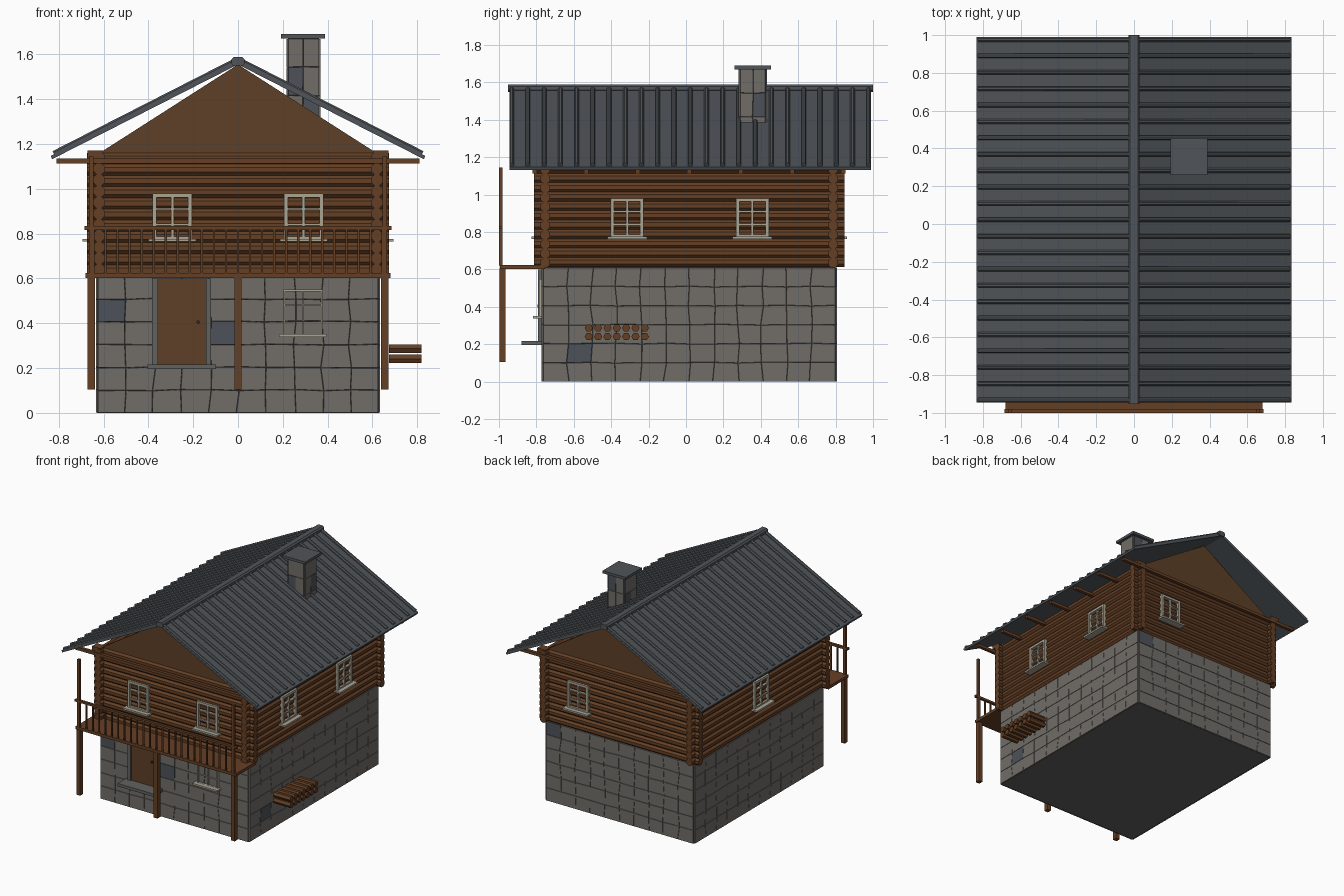
import bpy, bmesh, math, random
from mathutils import Vector, Matrix

random.seed(4)
if "Cube" in bpy.data.objects:
    bpy.data.objects.remove(bpy.data.objects["Cube"])


def material(name, *rgb):
    m = bpy.data.materials.new(name)
    m.use_nodes = True
    m.diffuse_color = (*rgb, 1)
    m.node_tree.nodes["Principled BSDF"].inputs["Base Color"].default_value = (*rgb, 1)
    return m


STONE = material("warm grey stone", .165, .155, .14)
SLATE = material("blue grey stone", .075, .085, .1)
MORTAR = material("dark mortar", .055, .055, .052)
LOG = material("log brown", .13, .05, .018)
PLANK = material("plank brown", .11, .05, .02)
ROOF = material("roof grey", .08, .09, .1)
CREAM = material("window cream", .4, .38, .3)
GREY = material("slab grey", .12, .12, .115)
IRON = material("dark iron", .03, .03, .03)

# House footprint centre and half sizes
CY, HX, HY, BASE = .017, .63, .785, .61


def finish(name, bm, *mats):
    me = bpy.data.meshes.new(name)
    bm.to_mesh(me)
    bm.free()
    for m in mats:
        me.materials.append(m)
    bpy.context.collection.objects.link(bpy.data.objects.new(name, me))


def boxes(name, mat, items):
    """Each item is (x0, x1, y0, y1, z0, z1)."""
    bm = bmesh.new()
    for x0, x1, y0, y1, z0, z1 in items:
        mid = Vector((x0 + x1, y0 + y1, z0 + z1)) / 2
        bmesh.ops.create_cube(bm, size=1, matrix=Matrix.Translation(mid)
                              @ Matrix.Diagonal((x1 - x0, y1 - y0, z1 - z0, 1)))
    finish(name, bm, mat)


def rods(name, mat, items, radius, sides):
    """Faceted rods with a flat side up; each item is (start, end)."""
    bm = bmesh.new()
    for a, b in items:
        a, b = Vector(a), Vector(b)
        turn = (b - a).to_track_quat('Z', 'Y').to_matrix().to_4x4()
        spin = Matrix.Rotation(math.pi / sides, 4, 'Z')
        bmesh.ops.create_cone(bm, cap_ends=True, segments=sides, radius1=radius, radius2=radius,
                              depth=(b - a).length, matrix=Matrix.Translation((a + b) / 2) @ turn @ spin)
    finish(name, bm, mat)


def prisms(name, mat, items):
    """Each item is (xz profile, y0, y1)."""
    bm = bmesh.new()
    for profile, y0, y1 in items:
        a, b = ([bm.verts.new((x, y, z)) for x, z in profile] for y in (y0, y1))
        bm.faces.new(a)
        bm.faces.new(b[::-1])
        for i in range(len(a)):
            bm.faces.new((a[i - 1], b[i - 1], b[i], a[i]))
    bmesh.ops.recalc_face_normals(bm, faces=bm.faces)
    finish(name, bm, mat)


def stone_wall(name, corner, along, width, height, cols, rows, slate, jitter):
    """Uneven grid of raised stones separated by sunk joints."""
    bm = bmesh.new()
    along, up = Vector(along), Vector((0, 0, 1))
    grid = []
    for j in range(rows + 1):
        for i in range(cols + 1):
            du = random.uniform(-jitter, jitter) if 0 < i < cols else 0
            dv = random.uniform(-jitter, jitter) / 3 if 0 < j < rows else 0
            grid.append(bm.verts.new(Vector(corner) + along * (width * i / cols + du)
                                     + up * (height * j / rows + dv)))
    stones = []
    for j in range(rows):
        for i in range(cols):
            k = j * (cols + 1) + i
            f = bm.faces.new([grid[n] for n in (k, k + 1, k + cols + 2, k + cols + 1)])
            f.material_index = 1 if (i, j) in slate else 0
            stones.append(f)
    for f in bmesh.ops.inset_individual(bm, faces=stones, thickness=.006)["faces"]:
        f.material_index = 2
    bmesh.ops.inset_individual(bm, faces=stones, thickness=.002, depth=.008)
    finish(name, bm, STONE, SLATE, MORTAR)


def stone_block(name, cx, cy, hx, hy, z, h, nx, ny, rows, slate, jitter):
    sides = (("front", -1, -1, (1, 0, 0), hx, nx), ("left", 1, -1, (0, 1, 0), hy, ny),
             ("back", 1, 1, (-1, 0, 0), hx, nx), ("right", -1, 1, (0, -1, 0), hy, ny))
    for side, sx, sy, along, half, n in sides:
        stone_wall(f"{name}_{side}", (cx + sx * hx, cy + sy * hy, z), along, 2 * half, h, n, rows,
                   slate.get(side, ()), jitter)
    boxes(name + "_core", GREY, [(cx - hx + .002, cx + hx - .002, cy - hy + .002, cy + hy - .002, z, z + h)])


# Stone ground floor
stone_block("stone_base", 0, CY, HX - .004, HY - .004, 0, BASE, 10, 12, 6,
            {"front": {(0, 4), (4, 3)}, "left": {(1, 1)}, "back": {(0, 5)}}, .009)

# Log storey with crossing corners
logs, R = [], .028
wx, wy = HX - .01, HY - .015
for i in range(11):
    z = BASE + .025 + .05 * i
    for s in (-1, 1):
        logs.append(((-.675, CY + s * wy, z), (.675, CY + s * wy, z)))
        logs.append(((s * wx, CY - .83, z + .004), (s * wx, CY + .83, z + .004)))
rods("log_walls", LOG, logs, R, 8)
boxes("log_wall_core", LOG, [(-wx, wx, CY - wy, CY + wy, BASE, 1.15)])
boxes("corner_top_logs", LOG, [(s * .637 - .035, s * .637 + .035, CY + t * .795 - .03, CY + t * .795 + .03, 1.14, 1.17)
                               for s in (-1, 1) for t in (-1, 1)])

# Gables and eave beams
prisms("gables", PLANK, [([(-.61, 1.15), (.61, 1.15), (.61, 1.165), (0, 1.555), (-.61, 1.165)],
                          CY + s * wy - .012, CY + s * wy + .012) for s in (-1, 1)])
boxes("eave_beams", LOG, [(-.81, .81, y - .012, y + .012, 1.113, 1.135)
                          for y in [CY + .275 * k for k in range(-3, 4)]])

# Ribbed roof
Y0, Y1 = -.945, .99
panels, ribs = [], []
for s in (-1, 1):
    panels.append(([(0, 1.555), (s * .83, 1.132), (s * .835, 1.147), (0, 1.572)], Y0, Y1))
    for i in range(23):
        y = Y0 + .013 + (Y1 - Y0 - .026) * i / 22
        ribs.append(((s * .02, y, 1.566), (s * .822, y, 1.157)))
prisms("roof_panels", ROOF, panels)
rods("roof_ribs", ROOF, ribs, .0135, 8)
prisms("ridge_cap", ROOF, [([(-.03, 1.56), (-.02, 1.55), (.02, 1.55), (.03, 1.56),
                             (.03, 1.577), (.02, 1.588), (-.02, 1.588), (-.03, 1.577)], Y0 - .008, 1)])

# Chimney
stone_block("chimney", .292, .357, .068, .068, 1.29, .38, 2, 2, 3,
            {"front": {(0, 1), (1, 0)}, "left": {(1, 1)}, "back": {(0, 2)}, "right": {(0, 1)}}, .003)
boxes("chimney_cap", ROOF, [(.193, .388, .26, .455, 1.67, 1.69)])


def window(name, centre, wall, axis, side, z0=.77, z1=.98, t=.009):
    """Open frame with two columns and three rows; axis 0 faces x, axis 1 faces y."""
    def bar(u0, u1, d0, d1, a, b):
        d = sorted((wall + side * d0, wall + side * d1))
        return (*d, u0, u1, a, b) if axis == 0 else (u0, u1, *d, a, b)
    l, r, c = centre - .088, centre + .088, centre
    bars = [bar(l, l + 2 * t, -.01, .014, z0, z1), bar(r - 2 * t, r, -.01, .014, z0, z1),
            bar(l, r, -.01, .014, z1 - 2 * t, z1), bar(l, r, -.01, .014, z0, z0 + 2 * t),
            bar(c - t * .7, c + t * .7, -.01, .009, z0, z1),
            bar(l - .018, r + .018, -.01, .045, z0 - .006, z0 + .007)]
    for k in (1, 2):
        z = z0 + (z1 - z0) * k / 3
        bars.append(bar(l, r, -.01, .009, z - t / 2, z + t / 2))
    boxes(name, CREAM, bars)


# Windows
front, back = CY - wy - R, CY + wy + R
window("front_window_right", -.293, front, 1, -1)
window("front_window_left", .293, front, 1, -1)
window("lower_window", .29, CY - HY - .004, 1, -1, .345, .55, .004)
window("back_window", .34, back, 1, 1)
window("left_window_front", -.315, wx + R, 0, 1)
window("left_window_back", .355, wx + R, 0, 1)
window("right_window", .02, -wx - R, 0, -1)

# Door with frame, step and knob
boxes("door", PLANK, [(-.357, -.143, -.782, -.76, .215, .6)])
boxes("door_frame", GREY, [(-.383, -.357, -.792, -.76, .215, .6), (-.143, -.12, -.792, -.76, .215, .6)])
boxes("door_step", GREY, [(-.405, -.098, -.88, -.76, .195, .217)])
rods("door_knob", IRON, [((-.178, -.78, .405), (-.178, -.795, .405))], .008, 8)

# Balcony
boxes("balcony_deck", LOG, [(-.68, .68, -.995, -.755, .603, .625)])
boxes("balcony_posts", LOG, [(x - .016, x + .016, -.998, -.964, .105, .605) for x in (-.655, 0, .655)])
boxes("upper_posts", LOG, [(x - .01, x + .01, -1, -.98, .62, 1.145) for x in (-.655, .655)])
boxes("balcony_rail", LOG, [(-.685, .685, -1, -.98, .817, .833)])
boxes("balusters", LOG, [(x - .005, x + .005, -.995, -.985, .62, .82)
                         for x in [-.645 + 1.29 * k / 24 for k in range(25)]])

# Firewood stack beside the house
rods("firewood", LOG, [((.675, -.52 + .05 * i, z), (.82, -.52 + .05 * i, z))
                       for i in range(7) for z in (.241, .287)], .022, 6)
